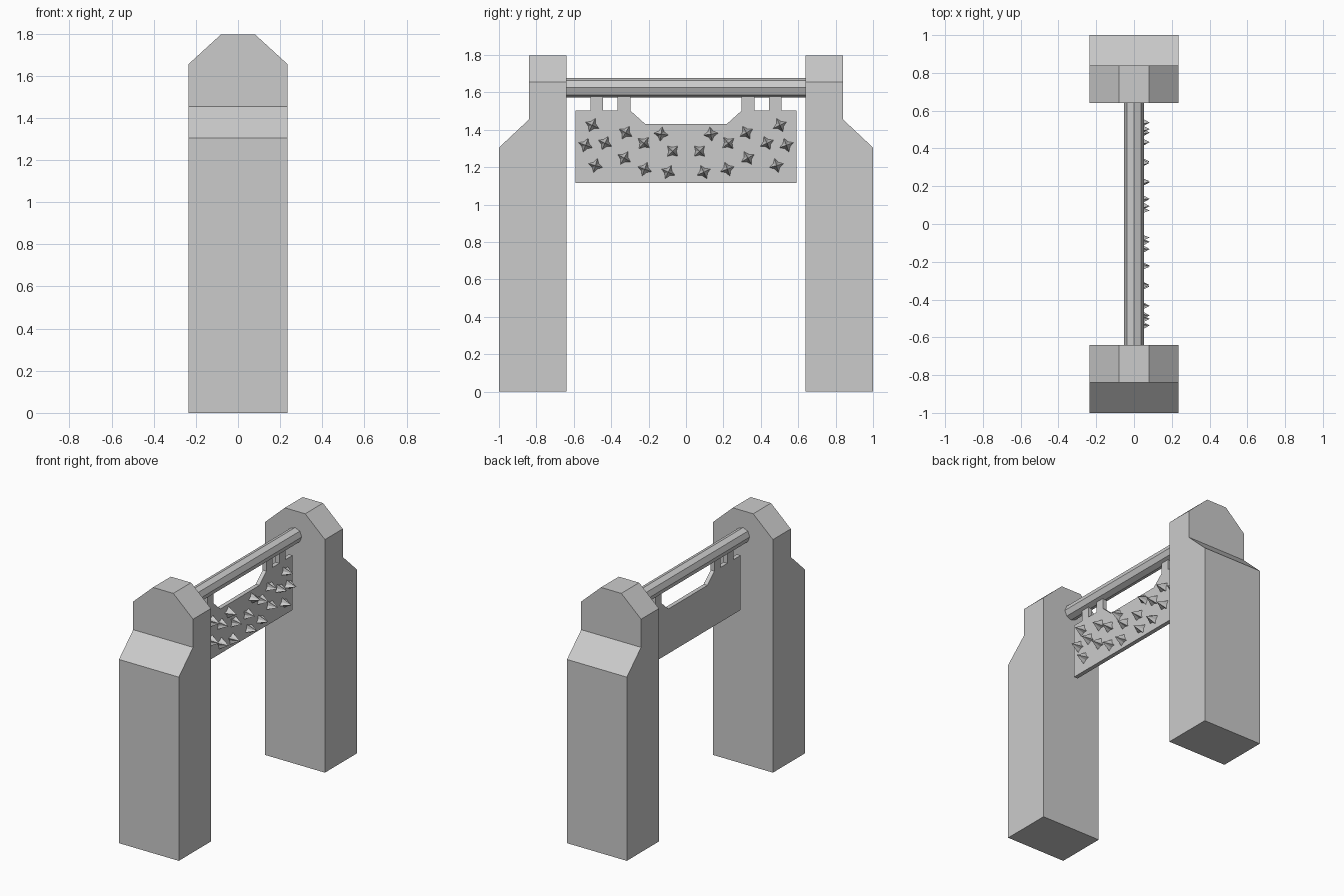
import bpy, bmesh, math
from mathutils import Vector

if "Cube" in bpy.data.objects:
    bpy.data.objects.remove(bpy.data.objects["Cube"])


def finish(name, bm, mirror=False):
    bmesh.ops.recalc_face_normals(bm, faces=bm.faces[:])
    me = bpy.data.meshes.new(name)
    bm.to_mesh(me)
    bm.free()
    ob = bpy.data.objects.new(name, me)
    bpy.context.collection.objects.link(ob)
    if mirror:
        mod = ob.modifiers.new("mirror", 'MIRROR')
        mod.use_axis = (False, True, False)
        mod.use_mirror_merge = False
    return ob


def prism(profile, half):
    """Extrude a (y, z) outline along x from -half to +half."""
    bm = bmesh.new()
    face = bm.faces.new([bm.verts.new((-half, y, z)) for y, z in profile])
    ext = bmesh.ops.extrude_face_region(bm, geom=[face], use_keep_orig=True)
    moved = [g for g in ext["geom"] if isinstance(g, bmesh.types.BMVert)]
    bmesh.ops.translate(bm, verts=moved, vec=(2 * half, 0, 0))
    return bm


# Stone pillars: stepped side outline, with both top corners sliced off
bm = prism([(0.64, 0), (1, 0), (1, 1.305), (0.84, 1.455), (0.84, 1.797), (0.64, 1.797)], 0.235)
for s in (-1, 1):
    cut = bmesh.ops.bisect_plane(
        bm, geom=bm.verts[:] + bm.edges[:] + bm.faces[:],
        plane_co=(s * 0.08, 0, 1.797), plane_no=Vector((s * 0.142, 0, 0.155)).normalized(),
        clear_outer=True)
    rim = [g for g in cut["geom_cut"] if isinstance(g, bmesh.types.BMEdge)]
    bmesh.ops.edgeloop_fill(bm, edges=rim)
finish("pillar", bm, mirror=True)

# Eight-sided crossbar, corner pointing up
R, BAR_Z = 0.053, 1.625
bm = bmesh.new()
ring = [bm.verts.new((R * math.sin(i * math.pi / 4), -0.64, BAR_Z + R * math.cos(i * math.pi / 4)))
        for i in range(8)]
face = bm.faces.new(ring)
ext = bmesh.ops.extrude_face_region(bm, geom=[face], use_keep_orig=True)
bmesh.ops.translate(bm, verts=[g for g in ext["geom"] if isinstance(g, bmesh.types.BMVert)],
                    vec=(0, 1.28, 0))
finish("crossbar", bm)

# Hanging plate with four tabs and a dip in the top edge
T = 0.015
half = [(0.592, 1.115), (0.592, 1.503), (0.51, 1.503), (0.51, 1.59), (0.444, 1.59),
        (0.444, 1.503), (0.365, 1.503), (0.365, 1.59), (0.298, 1.59), (0.298, 1.503),
        (0.219, 1.432)]
finish("hanging_plate", prism(half + [(-y, z) for y, z in reversed(half)], T))

# Four-pointed star spikes: (y, z, turn in degrees), mirrored to the other half
spikes = [(0.502, 1.425, 25), (0.323, 1.385, 30), (0.133, 1.377, 8), (0.537, 1.318, 20),
          (0.433, 1.329, 25), (0.226, 1.329, 40), (0.072, 1.286, 45), (0.331, 1.249, 30),
          (0.484, 1.209, 15), (0.221, 1.19, 20), (0.095, 1.174, 25)]
bm = bmesh.new()
for y, z, turn in spikes:
    base = []
    for i in range(8):
        r = 0.021 if i % 2 else 0.04
        a = math.radians(turn) + i * math.pi / 4
        base.append(bm.verts.new((T - 0.001, y + r * math.cos(a), z + r * math.sin(a))))
    tip = bm.verts.new((0.083, y, z))
    bm.faces.new(base)
    for i in range(8):
        bm.faces.new((base[i], base[(i + 1) % 8], tip))
finish("spikes", bm, mirror=True)
